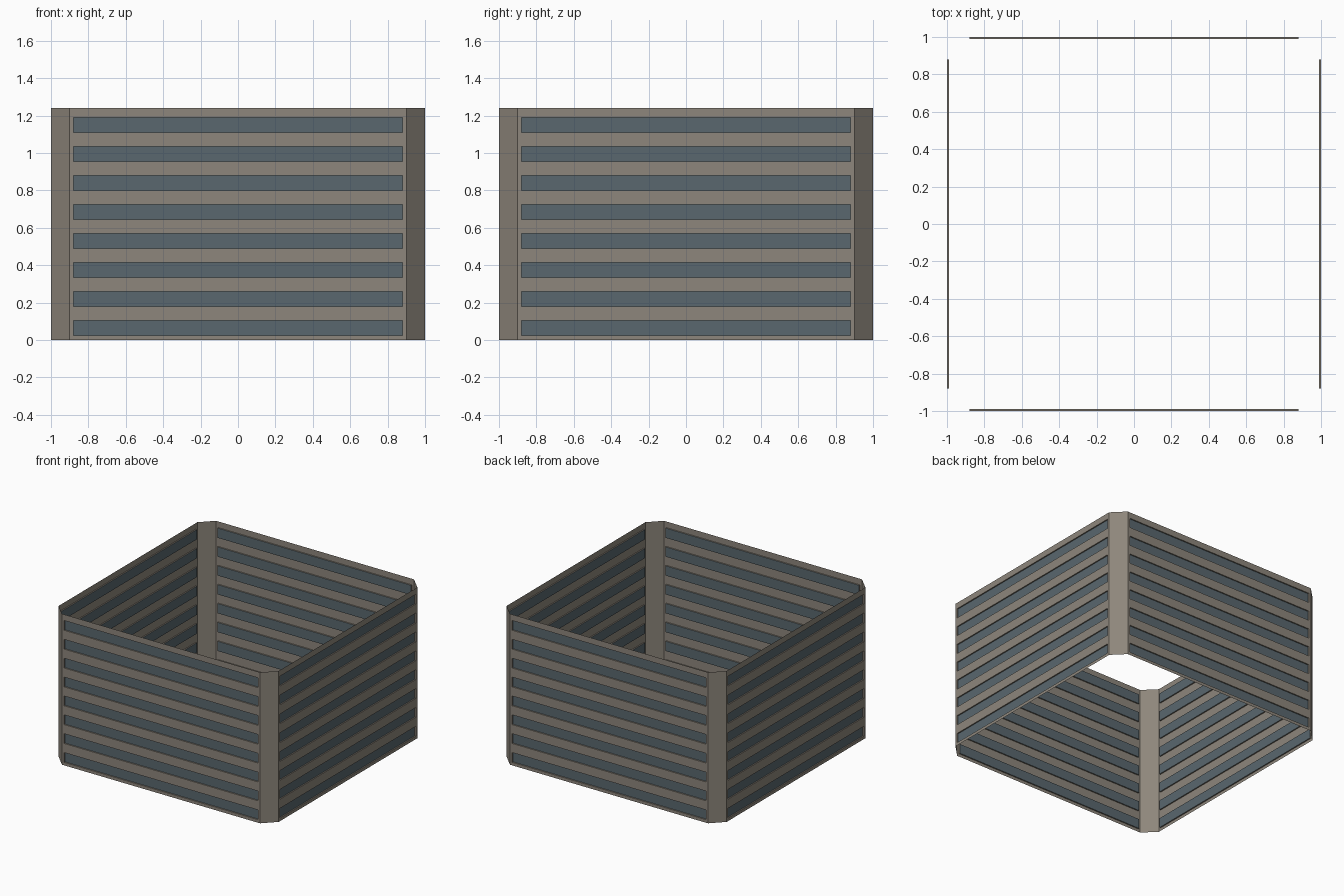
import bpy, bmesh, math
from mathutils import Matrix, Vector

if "Cube" in bpy.data.objects:
    bpy.data.objects.remove(bpy.data.objects["Cube"])

FLOORS, PITCH = 8, 0.155
SILL, HEAD = 0.025, 0.105      # window band within one floor
HALF, EDGE, RECESS = 0.9, 0.88, 0.01


def material(name, rgb):
    m = bpy.data.materials.new(name)
    m.diffuse_color = (*rgb, 1)
    m.use_nodes = True
    m.node_tree.nodes["Principled BSDF"].inputs["Base Color"].default_value = m.diffuse_color
    return m


stone = material("warm grey stone", (0.27, 0.24, 0.20))
glass = material("blue grey glass", (0.10, 0.136, 0.158))


def make_object(name, bm, angle):
    bmesh.ops.rotate(bm, verts=bm.verts, cent=(0, 0, 0),
                     matrix=Matrix.Rotation(angle, 3, 'Z'))
    mesh = bpy.data.meshes.new(name)
    bm.to_mesh(mesh)
    bm.free()
    mesh.materials.append(stone)
    mesh.materials.append(glass)
    bpy.context.collection.objects.link(bpy.data.objects.new(name, mesh))


def sheet(columns, rows):
    """Grid of faces over (x, y) columns and z rows, with its faces by cell."""
    bm = bmesh.new()
    grid = [[bm.verts.new((x, y, z)) for x, y in columns] for z in rows]
    cells = {}
    for r in range(len(rows) - 1):
        for c in range(len(columns) - 1):
            cells[r, c] = bm.faces.new((grid[r][c], grid[r][c + 1],
                                        grid[r + 1][c + 1], grid[r + 1][c]))
    return bm, cells


def wall(name, angle):
    # Facade with a recessed ribbon window on each floor
    rows = [i * PITCH + d for i in range(FLOORS) for d in (0, SILL, HEAD)]
    rows.append(FLOORS * PITCH)
    bm, cells = sheet([(x, -1) for x in (-HALF, -EDGE, EDGE, HALF)], rows)
    bm.normal_update()
    windows = [f for (r, c), f in cells.items() if r % 3 == 1 and c == 1]
    panes = bmesh.ops.extrude_discrete_faces(bm, faces=windows)["faces"]
    for f in panes:
        f.material_index = 1
        bmesh.ops.translate(bm, verts=f.verts, vec=Vector((0, RECESS, 0)))
    make_object(name, bm, angle)


def corner(name, angle):
    # Plain chamfered corner panel, one face per floor
    bm, _ = sheet([(HALF, -1), (1, -HALF)], [i * PITCH for i in range(FLOORS + 1)])
    bm.normal_update()
    make_object(name, bm, angle)


for i, side in enumerate(("front", "right", "back", "left")):
    wall(side + "_wall", i * math.pi / 2)
    corner(side + "_corner_panel", i * math.pi / 2)
